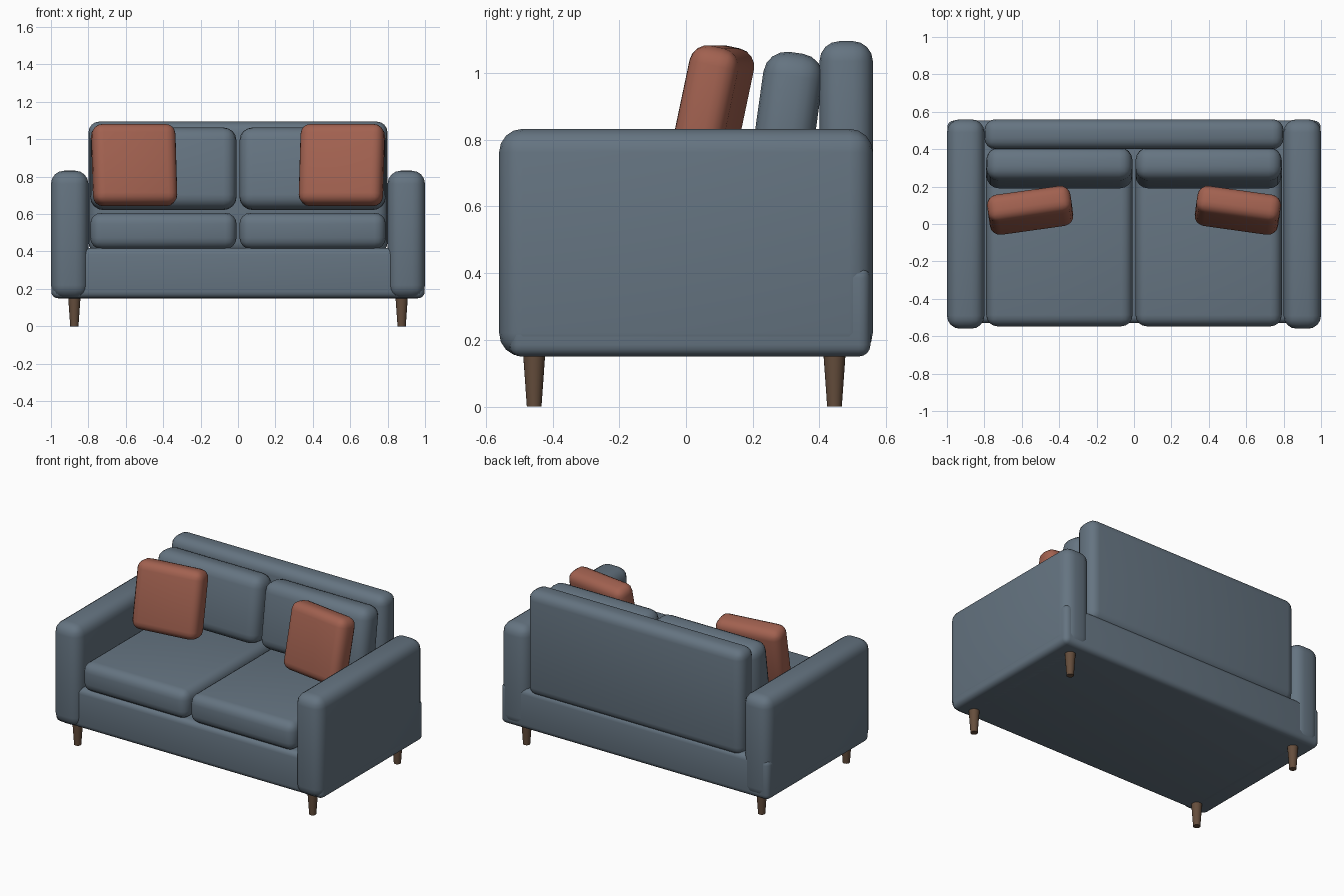
import bpy
from math import radians

if "Cube" in bpy.data.objects:
    bpy.data.objects.remove(bpy.data.objects["Cube"])


def material(name, color):
    m = bpy.data.materials.new(name)
    m.diffuse_color = color
    m.use_nodes = True
    m.node_tree.nodes["Principled BSDF"].inputs["Base Color"].default_value = m.diffuse_color
    return m


FABRIC = material("slate_fabric", (0.13, 0.175, 0.22, 1))
RUST = material("rust_fabric", (0.36, 0.12, 0.08, 1))
WOOD = material("dark_wood", (0.13, 0.075, 0.045, 1))


def soft_box(name, center, size, bevel, mat=FABRIC, rot=(0, 0, 0), segments=4):
    """Rounded upholstered block."""
    bpy.ops.mesh.primitive_cube_add(size=1, location=center)
    ob = bpy.context.object
    ob.name = name
    ob.scale = size
    bpy.ops.object.transform_apply(location=False, rotation=False, scale=True)
    ob.rotation_euler = [radians(a) for a in rot]
    mod = ob.modifiers.new("bevel", 'BEVEL')
    mod.width = bevel
    mod.segments = segments
    ob.data.materials.append(mat)
    bpy.ops.object.modifier_apply(modifier=mod.name)
    bpy.ops.object.shade_smooth_by_angle(angle=radians(35))
    return ob


def span_box(name, x, y, z, bevel, **kw):
    """Rounded block given by its min/max extents."""
    ext = (x, y, z)
    return soft_box(name, [(a + b) / 2 for a, b in ext], [b - a for a, b in ext], bevel, **kw)


# Frame: base and backrest
span_box("base", (-0.998, 0.998), (-0.53, 0.553), (0.15, 0.42), 0.035)
span_box("backrest", (-0.80, 0.80), (0.40, 0.56), (0.39, 1.095), 0.06)

for s, side in ((-1, "left"), (1, "right")):
    # Arm
    span_box(side + "_arm", sorted((s * 0.80, s * 1.0)), (-0.56, 0.56), (0.15, 0.832), 0.07)
    # Seat and back cushions
    span_box(side + "_seat_cushion", sorted((s * 0.008, s * 0.79)), (-0.547, 0.40),
             (0.413, 0.607), 0.06)
    soft_box(side + "_back_cushion", (s * 0.399, 0.30, 0.842), (0.782, 0.18, 0.44), 0.07,
             rot=(-8, 0, 0))
    # Throw pillow, leaning back and turned inward
    soft_box(side + "_throw_pillow", (s * 0.555, 0.073, 0.862), (0.45, 0.15, 0.44), 0.055,
             mat=RUST, rot=(-12, 0, -8 * s))
    # Tapered legs
    for y, end in ((-0.455, "front"), (0.445, "back")):
        bpy.ops.mesh.primitive_cone_add(vertices=24, radius1=0.022, radius2=0.034, depth=0.17,
                                        location=(s * 0.875, y, 0.085))
        leg = bpy.context.object
        leg.name = f"{side}_{end}_leg"
        leg.data.materials.append(WOOD)
        bpy.ops.object.shade_smooth_by_angle(angle=radians(35))
